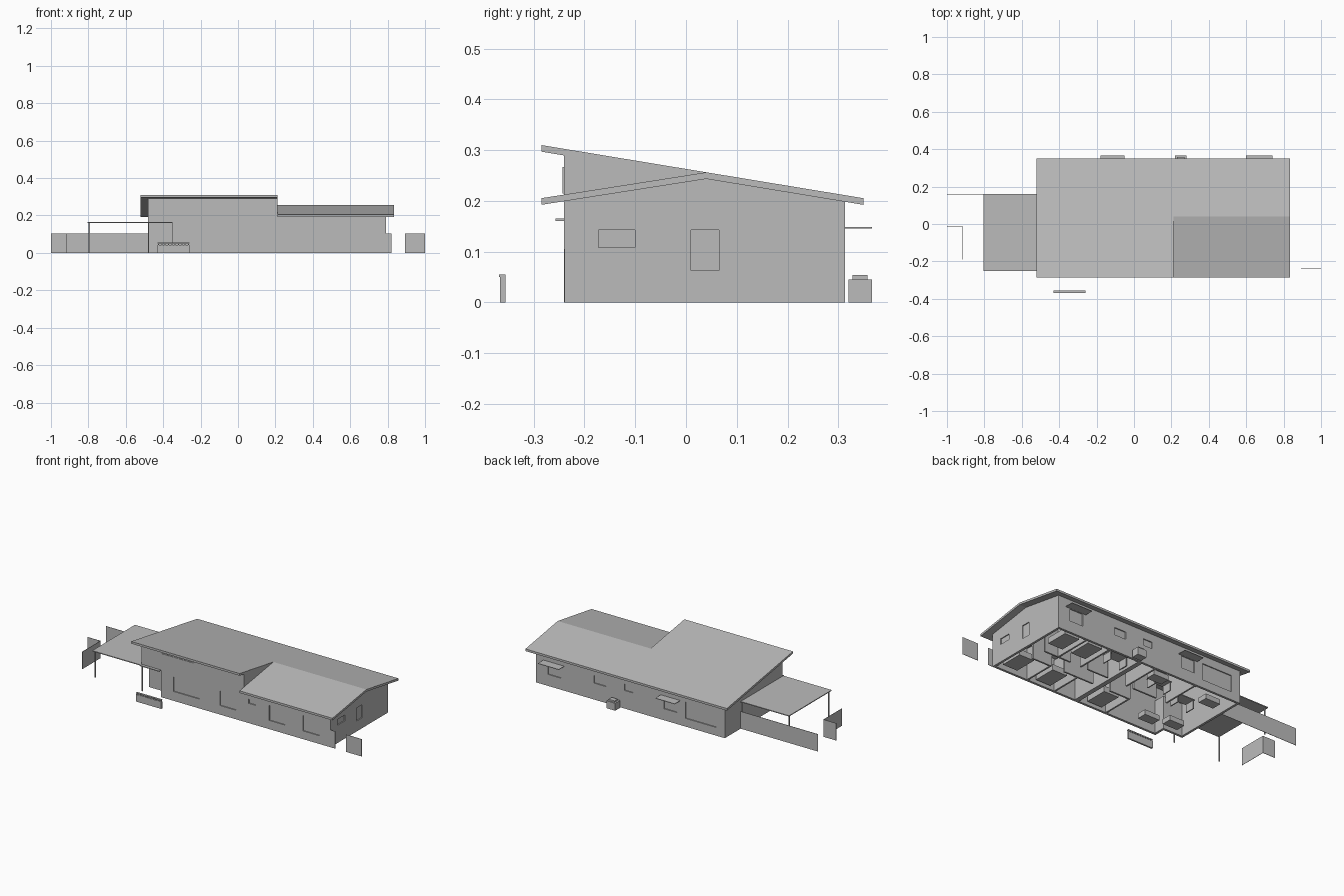
import bpy, bmesh

old = bpy.data.objects.get("Cube")
if old:
    bpy.data.objects.remove(old, do_unlink=True)

grey = bpy.data.materials.new("plain grey")
grey.use_nodes = True
COLOUR = (0.5, 0.5, 0.5, 1)
grey.diffuse_color = COLOUR
grey.node_tree.nodes["Principled BSDF"].inputs["Base Color"].default_value = COLOUR


def prism(name, profile, x0, x1):
    """Extrude a (y, z) profile from x0 to x1."""
    bm = bmesh.new()
    face = bm.faces.new([bm.verts.new((x0, y, z)) for y, z in profile])
    out = bmesh.ops.extrude_face_region(bm, geom=[face])
    bmesh.ops.translate(bm, vec=(x1 - x0, 0, 0),
                        verts=[v for v in out["geom"] if isinstance(v, bmesh.types.BMVert)])
    bmesh.ops.recalc_face_normals(bm, faces=bm.faces)
    mesh = bpy.data.meshes.new(name)
    bm.to_mesh(mesh)
    bm.free()
    mesh.materials.append(grey)
    obj = bpy.data.objects.new(name, mesh)
    bpy.context.collection.objects.link(obj)
    return obj


def box(name, x0, x1, y0, y1, z0, z1):
    return prism(name, [(y0, z0), (y1, z0), (y1, z1), (y0, z1)], x0, x1)


def cut(obj, cutter):
    """Subtract the cutter and remove it."""
    mod = obj.modifiers.new("cut", "BOOLEAN")
    mod.operation, mod.solver, mod.object = "DIFFERENCE", "EXACT", cutter
    bpy.context.view_layer.objects.active = obj
    bpy.ops.object.modifier_apply(modifier=mod.name)
    bpy.data.objects.remove(cutter, do_unlink=True)


# Key planes of the house
FRONT, BACK, WEST, EAST, STEP = -0.24, 0.313, -0.48, 0.79, 0.21
EAVE0, EAVE1, RIDGE = -0.285, 0.35, 0.04
T, ROOF = 0.014, 0.013


def high(y):
    return 0.31 - (y - EAVE0) * 0.165


def low(y):
    return high(RIDGE) - (RIDGE - y) * 0.157 if y < RIDGE else high(y)


# Roofs: a single slope over the main part, a gable over the wing
def roof(name, line, ys, x0, x1):
    top = [(y, line(y)) for y in ys]
    return prism(name, top + [(y, z - ROOF) for y, z in reversed(top)], x0, x1)


roof("main_roof", high, (EAVE0, EAVE1), -0.52, STEP)
roof("wing_roof", low, (EAVE0, RIDGE, EAVE1), STEP, 0.835)


# Hollow wall shells that follow the roofs
def shell(name, line, ys, x0, x1):
    def section(pad, base):
        pts = [ys[0] + pad] + list(ys[1:-1]) + [ys[-1] - pad]
        return [(pts[-1], base), (pts[0], base)] + [
            (y, line(y) - ROOF + 0.002 - pad * 0.3) for y in pts]
    body = prism(name, section(0, 0), x0, x1)
    cut(body, prism("cavity", section(T, -0.1), x0 + T, x1 - T))
    return body


main = shell("main_walls", high, (FRONT, BACK), WEST, STEP)
wing = shell("wing_walls", low, (FRONT, RIDGE, BACK), STEP, EAST)

# Recessed entry porch
PORCH_X, PORCH_Y = -0.35, -0.17
cut(main, box("porch_space", -0.6, PORCH_X, -0.4, PORCH_Y, -0.1, 0.163))
box("porch_back_wall", WEST, PORCH_X, PORCH_Y, PORCH_Y + T, 0, 0.2)
box("porch_side_wall", PORCH_X, PORCH_X + T, FRONT, PORCH_Y + T, 0, 0.2)

# Windows: shallow recesses cut in the walls
D = 0.006
for x0, x1, z0, z1 in [(-0.265, -0.09, 0.057, 0.144), (0.046, 0.153, 0.055, 0.143),
                       (0.24, 0.285, 0.12, 0.145), (0.378, 0.484, 0.053, 0.145),
                       (0.604, 0.717, 0.05, 0.145)]:
    cut(main if x1 < STEP else wing, box("opening", x0, x1, FRONT - D, FRONT + D, z0, z1))
for x0, x1, z0, z1 in [(-0.42, -0.216, 0.05, 0.15), (-0.16, -0.07, 0.07, 0.145),
                       (0.136, 0.196, 0.11, 0.15), (0.32, 0.4, 0.1, 0.145),
                       (0.62, 0.71, 0.07, 0.145)]:
    cut(main if x1 < STEP else wing, box("opening", x0, x1, BACK - D, BACK + D, z0, z1))
for y0, y1, z0, z1 in [(-0.172, -0.1, 0.108, 0.143), (0.01, 0.065, 0.063, 0.143)]:
    cut(wing, box("opening", EAST - D, EAST + D, y0, y1, z0, z1))
for i in range(2):
    x = -0.34 + i * 0.108
    box("high_window", x, x + 0.102, FRONT - 0.003, FRONT + 0.003, 0.215, 0.267)

# Back window awnings
for x0, x1 in [(-0.18, -0.05), (0.6, 0.74)]:
    box("awning", x0, x1, BACK, 0.366, 0.146, 0.149)

# Outdoor unit behind the house
box("outdoor_unit", 0.22, 0.28, 0.32, 0.366, 0, 0.045)
box("outdoor_unit_top", 0.23, 0.27, 0.328, 0.358, 0.045, 0.054)

# Carport
box("carport_roof", -0.805, WEST, -0.25, 0.16, 0.16, 0.165)
box("porch_canopy", WEST, PORCH_X, -0.257, PORCH_Y, 0.16, 0.165)
for x in (-0.795, -0.479):
    for y in (-0.235, 0.145):
        box("carport_post", x - 0.003, x + 0.003, y - 0.003, y + 0.003, 0, 0.16)

# Fences
H, F = 0.105, 0.001
box("back_fence", -1, WEST, 0.16 - F, 0.16 + F, 0, H)
box("left_fence_return", -1, -0.915, -0.015 - F, -0.015 + F, 0, H)
box("left_fence_side", -0.915 - F, -0.915 + F, -0.19, -0.015, 0, H)
box("right_fence_stub", EAST, 0.822, FRONT, FRONT + 2 * F, 0, H)
box("right_fence", 0.893, 1, FRONT, FRONT + 2 * F, 0, H)

# Low slatted screen in front
box("screen_panel", -0.43, -0.26, -0.366, -0.356, 0, 0.043)
box("screen_rail", -0.43, -0.26, -0.368, -0.356, 0.05, 0.055)
for i in range(10):
    x = -0.428 + i * 0.0178
    box("screen_slat", x, x + 0.006, -0.366, -0.356, 0.043, 0.05)

# Interior partitions
W = 0.19
for x in (0.0, 0.36, 0.55):
    box("front_partition", x, x + 0.01, FRONT + T, -0.03, 0, W)
for x in (-0.18, 0.1, 0.42, 0.58):
    box("back_partition", x, x + 0.01, 0.06, BACK - T, 0, W)
for x0, x1 in [(0.0, 0.14), (0.26, 0.46), (0.55, 0.68)]:
    box("hall_front_wall", x0, x1, -0.04, -0.03, 0, W)
for x0, x1 in [(-0.1, 0.06), (0.24, 0.38), (0.5, 0.68)]:
    box("hall_back_wall", x0, x1, 0.06, 0.07, 0, W)

# Furniture
for x, y in [(0.7, -0.13), (0.46, -0.14), (0.66, 0.2), (0.5, 0.2), (0.1, -0.14)]:
    box("bed", x - 0.05, x + 0.05, y - 0.07, y + 0.07, 0.01, 0.045)
for x, y in [(-0.36, -0.1), (-0.22, -0.14), (-0.36, 0.2), (0.02, 0.22)]:
    box("sofa", x - 0.05, x + 0.05, y - 0.03, y + 0.03, 0.005, 0.035)
for x, y in [(-0.27, 0.08), (-0.05, 0.15), (0.3, 0.2)]:
    box("table", x - 0.06, x + 0.06, y - 0.035, y + 0.035, 0.05, 0.055)
    for dx in (-0.055, 0.055):
        box("table_leg", x + dx - 0.003, x + dx + 0.003, y - 0.03, y + 0.03, 0, 0.05)
